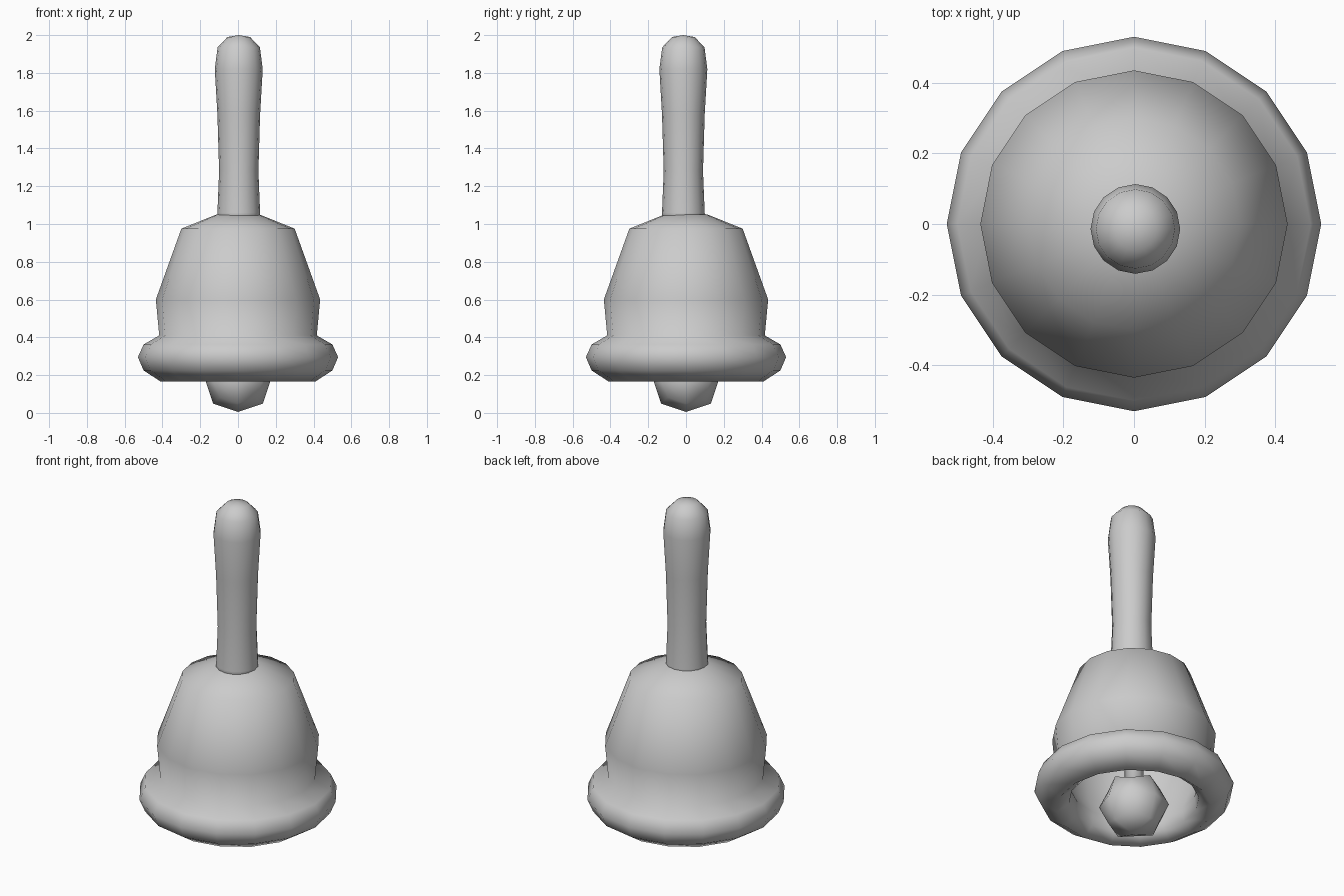
import bpy, bmesh, math

if "Cube" in bpy.data.objects:
    bpy.data.objects.remove(bpy.data.objects["Cube"])


def finish(name, bm):
    bmesh.ops.recalc_face_normals(bm, faces=bm.faces)
    mesh = bpy.data.meshes.new(name)
    for f in bm.faces:
        f.smooth = True
    bm.to_mesh(mesh)
    bm.free()
    obj = bpy.data.objects.new(name, mesh)
    bpy.context.collection.objects.link(obj)
    return obj


def lathe(name, profile, sides=16, centre=(0, 0)):
    """Spin (radius, z) points about z; points on the axis become poles."""
    bm = bmesh.new()
    rings = []
    for r, z in profile:
        if r == 0:
            rings.append([bm.verts.new((0, 0, z))] * sides)
        else:
            rings.append([bm.verts.new((r * math.cos(2 * math.pi * i / sides),
                                        r * math.sin(2 * math.pi * i / sides), z))
                          for i in range(sides)])
    for a, b in zip(rings, rings[1:]):
        for i in range(sides):
            j = (i + 1) % sides
            bm.faces.new(list(dict.fromkeys((a[i], a[j], b[j], b[i]))))
    obj = finish(name, bm)
    obj.location = (centre[0], centre[1], 0)
    return obj


# Bell: outer wall, thick rolled rim, then the inner wall back up to the crown
lathe("bell_body", [
    (0, 1.065), (0.115, 1.05), (0.30, 0.975), (0.435, 0.60), (0.417, 0.41),
    (0.50, 0.362), (0.53, 0.295), (0.50, 0.225), (0.41, 0.166),
    (0.345, 0.215), (0.335, 0.29), (0.375, 0.39), (0.40, 0.59),
    (0.275, 0.94), (0.10, 1.01), (0, 1.02)])

# Handle: slim waist, fuller rounded top, slightly off centre
lathe("handle", [
    (0, 1.02), (0.115, 1.02), (0.113, 1.06), (0.104, 1.28), (0.113, 1.58),
    (0.127, 1.82), (0.112, 1.935), (0.06, 1.99), (0, 2.0)],
    centre=(0.004, -0.014))

# Clapper rod
lathe("clapper_rod", [(0, 0.25), (0.05, 0.25), (0.05, 1.015), (0, 1.015)], sides=8)

# Clapper: cube rounded by a single subdivision
bm = bmesh.new()
bmesh.ops.create_cube(bm, size=0.35)
clapper = finish("clapper", bm)
clapper.location = (0, 0, 0.18)
sub = clapper.modifiers.new("round", 'SUBSURF')
sub.levels = sub.render_levels = 1
sub.use_limit_surface = False
